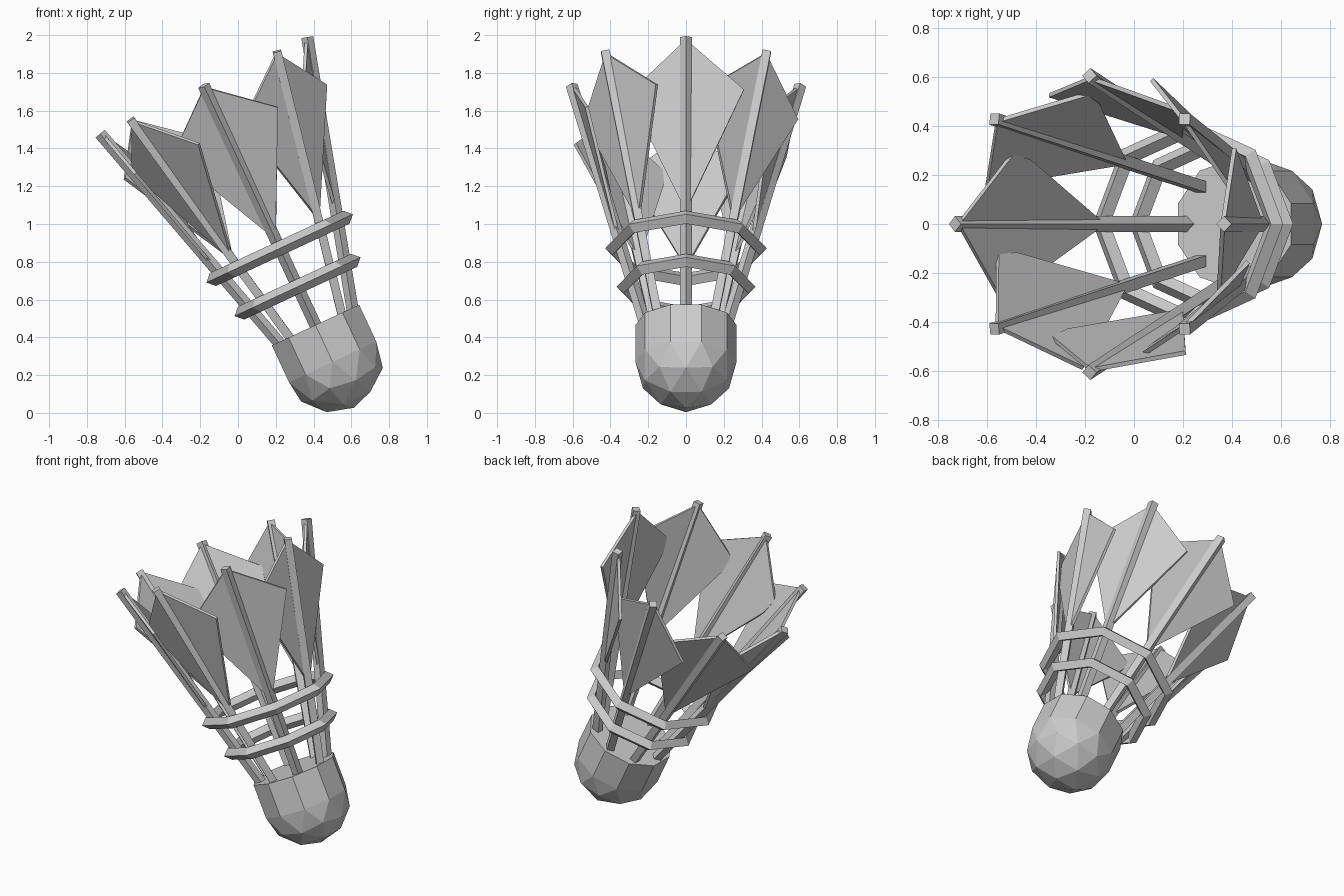
import bpy, bmesh, math
from mathutils import Matrix, Vector

cube = bpy.data.objects.get("Cube")
if cube:
    bpy.data.objects.remove(cube, do_unlink=True)

GREY = bpy.data.materials.new("light_grey")
GREY.use_nodes = True
GREY.diffuse_color = (0.6, 0.6, 0.6, 1)
GREY.node_tree.nodes["Principled BSDF"].inputs["Base Color"].default_value = (0.6, 0.6, 0.6, 1)

# The whole body is built upright around its axis, then leaned to one side
LEAN = Matrix.Translation((0.41, 0, 0.465)) @ Matrix.Rotation(math.radians(-25), 4, 'Y')
FEATHERS = 8
BASE_RADIUS, TIP_RADIUS, TIP_HEIGHT = 0.215, 0.605, 1.40
SLOPE = (TIP_RADIUS - BASE_RADIUS) / TIP_HEIGHT


def finish(name, bm, placement=Matrix()):
    bmesh.ops.recalc_face_normals(bm, faces=bm.faces)
    mesh = bpy.data.meshes.new(name)
    bm.to_mesh(mesh)
    bm.free()
    mesh.materials.append(GREY)
    ob = bpy.data.objects.new(name, mesh)
    bpy.context.collection.objects.link(ob)
    ob.matrix_world = LEAN @ placement
    return ob


def shaft_radius(height):
    return BASE_RADIUS + SLOPE * height


# Cork: faceted half ball with straight sides and a flat top
def build_cork(radius=0.268, side=0.215):
    bm = bmesh.new()
    bmesh.ops.create_icosphere(bm, subdivisions=2, radius=radius)
    upper = [v for v in bm.verts if v.co.z > 0.01]
    bmesh.ops.delete(bm, geom=upper, context='VERTS')
    bmesh.ops.translate(bm, verts=bm.verts, vec=(0, 0, -side))
    rim = [e for e in bm.edges if e.is_boundary]
    grown = bmesh.ops.extrude_edge_only(bm, edges=rim)["geom"]
    bmesh.ops.translate(bm, vec=(0, 0, side),
                        verts=[g for g in grown if isinstance(g, bmesh.types.BMVert)])
    bmesh.ops.contextual_create(bm, geom=[e for e in bm.edges if e.is_boundary])
    finish("cork", bm)


# Shaft: long square rod, corner facing outward, leaning away from the axis
def build_shaft(name, turn):
    bm = bmesh.new()
    low = -0.03
    middle = (low + TIP_HEIGHT) / 2
    bmesh.ops.create_cone(bm, cap_ends=True, segments=4, radius1=0.032, radius2=0.032,
                          depth=(TIP_HEIGHT - low) * math.hypot(1, SLOPE))
    place = Matrix.Translation((shaft_radius(middle), 0, middle))
    finish(name, bm, turn @ place @ Matrix.Rotation(math.atan(SLOPE), 4, 'Y'))


# Vane: thin kite creased along the shaft, one half dipping inward
def build_vane(name, turn):
    bm = bmesh.new()
    tip = bm.verts.new((TIP_RADIUS - 0.01, 0, 1.39))
    root = bm.verts.new((shaft_radius(0.5), 0, 0.5))
    outer = bm.verts.new((0.525, 0.307, 1.13))
    inner_top = bm.verts.new((0.465, -0.285, 1.15))
    inner_low = bm.verts.new((0.435, -0.265, 1.05))
    bm.faces.new((tip, root, outer))
    bm.faces.new((tip, inner_top, inner_low, root))
    ob = finish(name, bm, turn)
    thick = ob.modifiers.new("thickness", 'SOLIDIFY')
    thick.thickness = 0.018
    thick.offset = 0


# Ring: eight-sided hoop with a diamond section
def build_ring(name, height, radius):
    bpy.ops.mesh.primitive_torus_add(major_segments=FEATHERS, minor_segments=4,
                                     major_radius=radius, minor_radius=0.038)
    ob = bpy.context.object
    ob.name = name
    ob.data.materials.append(GREY)
    ob.matrix_world = LEAN @ Matrix.Translation((0, 0, height))


build_cork()
for i in range(FEATHERS):
    turn = Matrix.Rotation(math.tau * i / FEATHERS, 4, 'Z')
    build_shaft(f"feather_shaft_{i + 1}", turn)
    build_vane(f"feather_vane_{i + 1}", turn)
build_ring("upper_ring", 0.448, 0.39)
build_ring("lower_ring", 0.224, 0.33)
